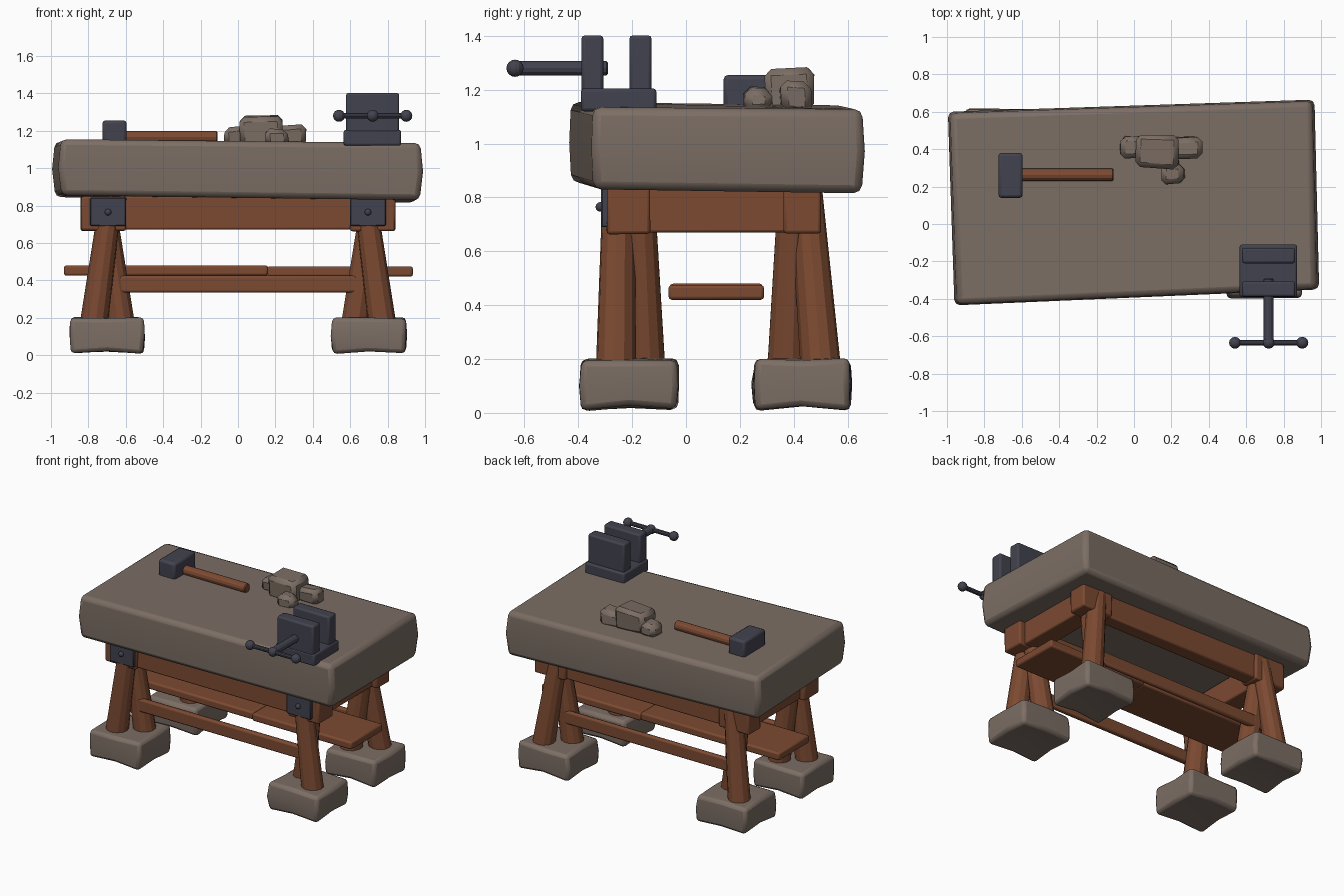
import bpy, bmesh, math, random
from mathutils import Vector

random.seed(4)
if "Cube" in bpy.data.objects:
    bpy.data.objects.remove(bpy.data.objects["Cube"], do_unlink=True)


def material(name, rgb):
    m = bpy.data.materials.new(name)
    m.use_nodes = True
    m.diffuse_color = (*rgb, 1)
    m.node_tree.nodes["Principled BSDF"].inputs["Base Color"].default_value = (*rgb, 1)
    return m


STONE = material("stone", (0.20, 0.155, 0.128))
WOOD = material("wood", (0.20, 0.068, 0.031))
METAL = material("dark metal", (0.055, 0.055, 0.078))


def finish(name, bm, mat, bevel=0.0, segments=2):
    bmesh.ops.recalc_face_normals(bm, faces=bm.faces)
    mesh = bpy.data.meshes.new(name)
    bm.to_mesh(mesh)
    bm.free()
    mesh.materials.append(mat)
    ob = bpy.data.objects.new(name, mesh)
    bpy.context.collection.objects.link(ob)
    if bevel:
        mod = ob.modifiers.new("bevel", 'BEVEL')
        mod.width, mod.segments = bevel, segments
        mod.limit_method, mod.angle_limit = 'ANGLE', math.radians(40)
    bpy.ops.object.select_all(action='DESELECT')
    ob.select_set(True)
    bpy.context.view_layer.objects.active = ob
    bpy.ops.object.shade_smooth_by_angle(angle=math.radians(25))
    return ob


def box(name, x, y, z, mat, bevel=0.01, jitter=0.0, segments=2):
    """Rounded box from (min, max) ranges, with optional uneven corners."""
    bm = bmesh.new()
    bmesh.ops.create_cube(bm, size=1)
    for v in bm.verts:
        v.co = Vector([(r[0] + r[1]) / 2 + c * (r[1] - r[0]) + random.uniform(-jitter, jitter)
                       for r, c in zip((x, y, z), v.co)])
    return finish(name, bm, mat, bevel, segments)


def rod(name, a, b, r1, r2, mat, sides=12, bevel=0.006):
    """Tapered round bar between two points."""
    a, b = Vector(a), Vector(b)
    bm = bmesh.new()
    bmesh.ops.create_cone(bm, cap_ends=True, segments=sides, radius1=r1, radius2=r2,
                          depth=(b - a).length)
    turn = (b - a).to_track_quat('Z', 'Y')
    for v in bm.verts:
        v.co = turn @ v.co + (a + b) / 2
    return finish(name, bm, mat, bevel, 1)


def ball(name, centre, radius, mat):
    bm = bmesh.new()
    bmesh.ops.create_uvsphere(bm, u_segments=12, v_segments=8, radius=radius)
    bmesh.ops.translate(bm, verts=bm.verts, vec=centre)
    return finish(name, bm, mat)


# Stone top: skewed slab with sides bulging at mid height
bm = bmesh.new()
corners = [(-0.96, -0.435), (0.99, -0.35), (0.965, 0.665), (-0.995, 0.60)]
lows, highs = (0.855, 0.83, 0.815, 0.845), (1.155, 1.135, 1.128, 1.142)
rings = []
for t, grow in ((0, 0.982), (0.5, 1.0), (1, 0.985)):
    rings.append([bm.verts.new((x * grow, y * grow, lo + (hi - lo) * t))
                  for (x, y), lo, hi in zip(corners, lows, highs)])
for low, high in zip(rings, rings[1:]):
    for i in range(4):
        j = (i + 1) % 4
        bm.faces.new((low[i], low[j], high[j], high[i]))
bm.faces.new(rings[0][::-1])
bm.faces.new(rings[-1])
finish("stone_top", bm, STONE, 0.03)

# Feet: worn stone blocks with arched undersides
for name, cx, cy in (("front_right", -0.70, -0.21), ("front_left", 0.70, -0.21),
                     ("back_right", -0.70, 0.43), ("back_left", 0.70, 0.43)):
    bm = bmesh.new()
    bmesh.ops.create_cube(bm, size=1)
    bmesh.ops.subdivide_edges(bm, edges=bm.edges, cuts=1, use_grid_fill=True)
    for v in bm.verts:
        u = v.co.copy()
        middle = (abs(u.x) < 0.1) + (abs(u.y) < 0.1)
        lift = 0.012 * middle if u.z < -0.1 else 0
        grow = 1.0 if abs(u.z) < 0.1 else 0.97
        v.co = Vector((cx + u.x * 0.40 * grow, cy + u.y * 0.365 * grow,
                       0.105 + u.z * 0.19 + lift))
        v.co += Vector([random.uniform(-0.006, 0.006) for _ in range(3)])
        v.co.z = max(v.co.z, 0.0)
    finish(name + "_foot", bm, STONE, 0.022)

# Legs: two leaning logs per corner
for side, s in (("right", -1), ("left", 1)):
    for end, y1, y2, t1, t2 in (("front", -0.26, -0.15, -0.25, -0.175),
                                ("back", 0.50, 0.375, 0.445, 0.40)):
        rod(f"{end}_{side}_outer_log", (s * 0.77, y1, 0.17), (s * 0.68, t1, 0.835),
            0.075, 0.06, WOOD)
        rod(f"{end}_{side}_inner_log", (s * 0.625, y2, 0.17), (s * 0.715, t2, 0.82),
            0.075, 0.06, WOOD)

# Upper frame: corner blocks, long rails and cross rails
for side, s in (("right", -1), ("left", 1)):
    for end, y in (("front", (-0.295, -0.135)), ("back", (0.36, 0.50))):
        box(f"{end}_{side}_block", sorted((s * 0.60, s * 0.84)), y, (0.665, 0.85), WOOD,
            0.012, 0.003)
    box(f"{side}_cross_rail", sorted((s * 0.66, s * 0.80)), (-0.15, 0.38), (0.67, 0.84), WOOD)
for end, y in (("front", (-0.27, -0.16)), ("back", (0.38, 0.48))):
    box(f"{end}_rail", (-0.70, 0.70), y, (0.672, 0.85), WOOD)

# Stretchers between the legs, and the two-plank shelf
box("front_stretcher", (-0.68, 0.68), (-0.22, -0.18), (0.335, 0.425), WOOD, 0.012)
box("back_stretcher", (-0.72, 0.72), (0.415, 0.45), (0.335, 0.425), WOOD, 0.012)
box("right_shelf_plank", (-0.93, 0.16), (-0.06, 0.285), (0.425, 0.48), WOOD, 0.012)
box("left_shelf_plank", (0.155, 0.935), (-0.065, 0.29), (0.42, 0.475), WOOD, 0.012)

# Iron corner plates with rivets
for side, x in (("right", -0.695), ("left", 0.695)):
    box(f"{side}_corner_plate", (x - 0.095, x + 0.095), (-0.315, -0.275), (0.69, 0.842), METAL,
        0.005, 0, 1)
    ball(f"{side}_rivet", (x, -0.318, 0.765), 0.018, METAL)

# Vice
box("vice_base", (0.565, 0.872), (-0.39, -0.11), (1.12, 1.205), METAL, 0.012)
box("vice_front_jaw", (0.578, 0.862), (-0.388, -0.307), (1.19, 1.402), METAL, 0.012)
box("vice_back_jaw", (0.578, 0.862), (-0.21, -0.128), (1.19, 1.402), METAL, 0.012)
rod("vice_screw", (0.72, -0.64, 1.28), (0.72, -0.29, 1.28), 0.027, 0.027, METAL)
rod("vice_handle", (0.54, -0.635, 1.28), (0.90, -0.635, 1.28), 0.015, 0.015, METAL, 10, 0)
for name, x in (("right", 0.54), ("centre", 0.72), ("left", 0.90)):
    ball(f"vice_{name}_knob", (x, -0.635, 1.28), 0.032, METAL)

# Hammer
box("hammer_head", (-0.725, -0.595), (0.14, 0.38), (1.13, 1.255), METAL, 0.016)
rod("hammer_handle", (-0.61, 0.263, 1.166), (-0.11, 0.263, 1.166), 0.033, 0.033, WOOD)

# Pile of rough stones
for i, (x, y, z) in enumerate((((0.015, 0.23), (0.30, 0.475), (1.12, 1.28)),
                               ((-0.07, 0.04), (0.36, 0.465), (1.12, 1.22)),
                               ((0.20, 0.365), (0.35, 0.46), (1.12, 1.23)),
                               ((0.145, 0.265), (0.215, 0.315), (1.12, 1.205)))):
    box(f"loose_stone_{i + 1}", x, y, z, STONE, 0.026, 0.012, 1)
